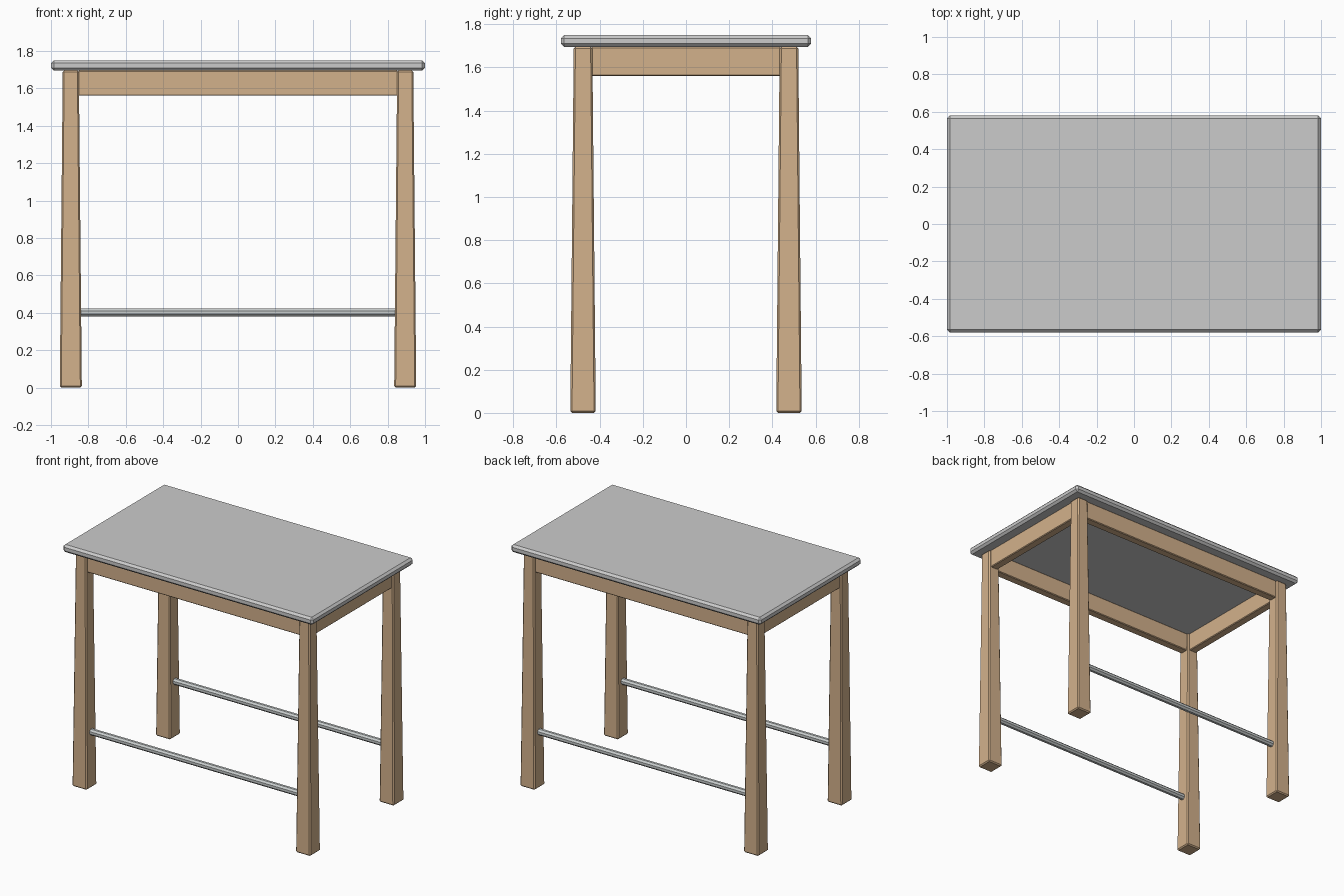
import bpy, bmesh
from math import pi
from mathutils import Matrix

if "Cube" in bpy.data.objects:
    bpy.data.objects.remove(bpy.data.objects["Cube"])

TOP_Z, UNDER_Z = 1.75, 1.695      # table top surfaces
LEG_X, LEG_Y = 0.894, 0.477       # leg centres


def material(name, rgb):
    m = bpy.data.materials.new(name)
    m.diffuse_color = (*rgb, 1)
    m.use_nodes = True
    m.node_tree.nodes["Principled BSDF"].inputs["Base Color"].default_value = m.diffuse_color
    return m


wood = material("wood", (0.65, 0.44, 0.26))
steel = material("steel", (0.58, 0.61, 0.61))


def finish(name, bm, mat=None, bevel=0):
    mesh = bpy.data.meshes.new(name)
    bm.to_mesh(mesh)
    bm.free()
    ob = bpy.data.objects.new(name, mesh)
    bpy.context.collection.objects.link(ob)
    if mat:
        mesh.materials.append(mat)
    if bevel:
        mod = ob.modifiers.new("chamfer", "BEVEL")
        mod.width, mod.segments = bevel, 1
    return ob


def box(name, centre, size, mat=None, bevel=0, taper=1):
    bm = bmesh.new()
    bmesh.ops.create_cube(bm, size=1)
    for v in bm.verts:
        k = taper if v.co.z > 0 else 1
        v.co = (centre[0] + v.co.x * size[0] * k,
                centre[1] + v.co.y * size[1] * k,
                centre[2] + v.co.z * size[2])
    return finish(name, bm, mat, bevel)


# Chamfered table top
box("table_top", (0, 0, (TOP_Z + UNDER_Z) / 2), (2, 1.16, TOP_Z - UNDER_Z), bevel=0.015)

# Tapered legs, wider at the floor
for sy, fb in ((-1, "front"), (1, "back")):
    for sx, lr in ((-1, "left"), (1, "right")):
        box(f"{fb}_{lr}_leg", (sx * LEG_X, sy * LEG_Y, UNDER_Z / 2),
            (0.118, 0.118, UNDER_Z), wood, 0.008, taper=0.73)

# Aprons under the top, running between the legs
APRON_Z, APRON_H, APRON_T = 1.628, 0.134, 0.06
for s, fb, lr in ((-1, "front", "left"), (1, "back", "right")):
    box(f"{fb}_apron", (0, s * LEG_Y, APRON_Z), (1.71, APRON_T, APRON_H), wood, 0.005)
    box(f"{lr}_apron", (s * LEG_X, 0, APRON_Z), (APRON_T, 0.88, APRON_H), wood, 0.005)

# Long footrest bars
for s, fb in ((-1, "front"), (1, "back")):
    bm = bmesh.new()
    bmesh.ops.create_cone(bm, cap_ends=True, segments=8, radius1=0.023, radius2=0.023, depth=1.7,
                          matrix=Matrix.Translation((0, s * LEG_Y, 0.402))
                          @ Matrix.Rotation(pi / 2, 4, "Y") @ Matrix.Rotation(pi / 8, 4, "Z"))
    finish(f"{fb}_footrest_bar", bm, steel)
